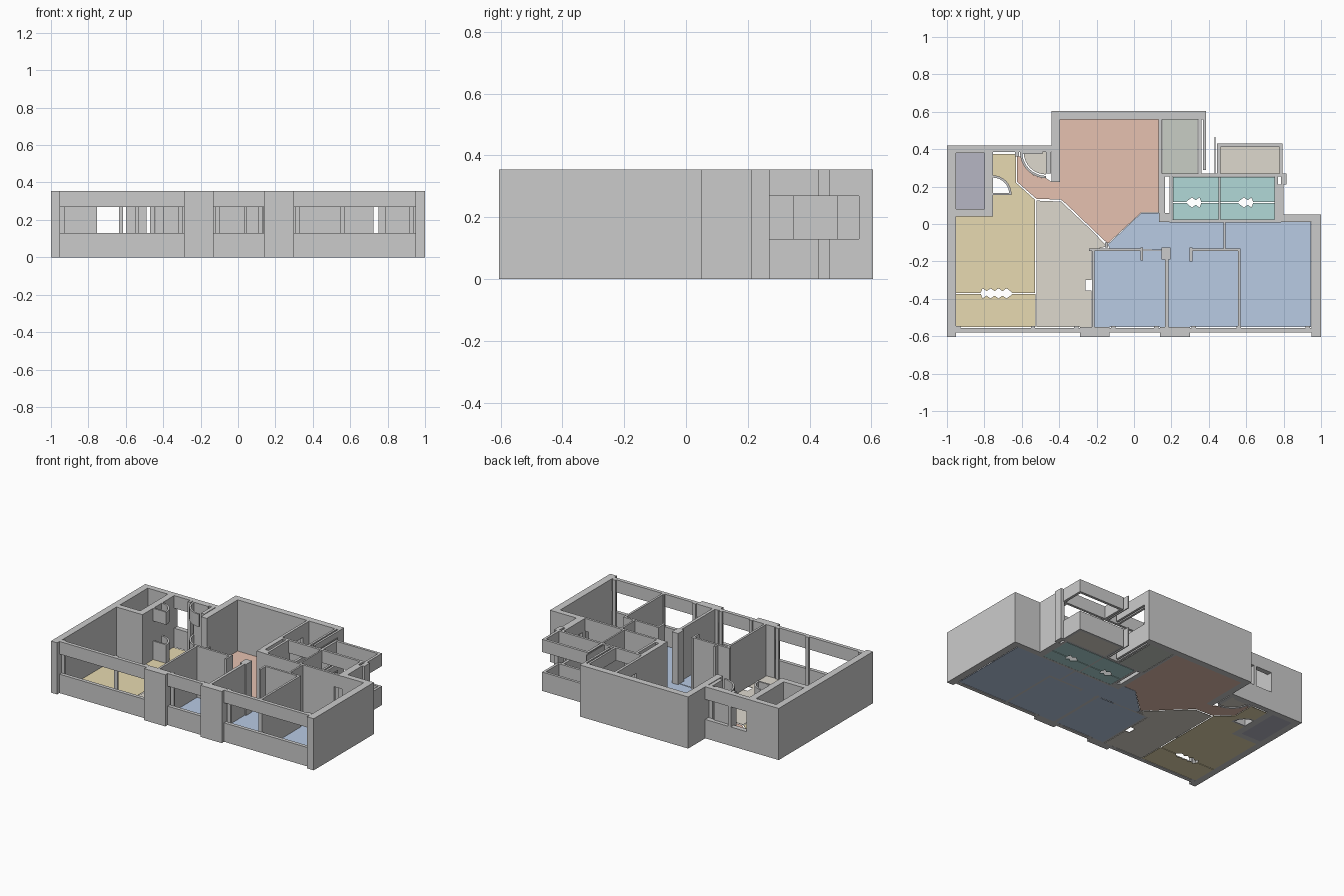
import bpy, bmesh, math

H = 0.355
FULL = [(0, H)]
WIN = [(0, 0.13), (0.268, H)]      # sill wall and lintel around an opening


def finish(name, bm, rgb=None):
    bmesh.ops.recalc_face_normals(bm, faces=bm.faces)
    me = bpy.data.meshes.new(name)
    bm.to_mesh(me)
    bm.free()
    ob = bpy.data.objects.new(name, me)
    bpy.context.collection.objects.link(ob)
    if rgb:
        mat = bpy.data.materials.get(str(rgb)) or bpy.data.materials.new(str(rgb))
        mat.diffuse_color = [(c / 255) ** 2.2 / 0.85 for c in rgb] + [1]
        me.materials.append(mat)
    return ob


def prism(bm, pts, z0, z1):
    face = bm.faces.new([bm.verts.new((x, y, z0)) for x, y in pts])
    res = bmesh.ops.extrude_face_region(bm, geom=[face], use_keep_orig=True)
    top = [v for v in res["geom"] if isinstance(v, bmesh.types.BMVert)]
    bmesh.ops.translate(bm, verts=top, vec=(0, 0, z1 - z0))


def rect(x0, y0, x1, y1):
    return [(x0, y0), (x1, y0), (x1, y1), (x0, y1)]


def walls(name, rects, bands=FULL):
    bm = bmesh.new()
    for r in rects:
        for z0, z1 in bands:
            prism(bm, rect(*r), z0, z1)
    return finish(name, bm)


def floor(name, pts, rgb):
    bm = bmesh.new()
    prism(bm, pts, 0, 0.003)
    return finish(name, bm, rgb)


def arc(cx, cy, r, a0, a1, n=8):
    angs = [math.radians(a0 + (a1 - a0) * i / n) for i in range(n + 1)]
    return [(cx + r * math.cos(a), cy + r * math.sin(a)) for a in angs]


def door_swing(name, cx, cy, r, a0, a1):
    bm = bmesh.new()
    for z0, z1 in WIN:
        prism(bm, arc(cx, cy, r, a0, a1) + arc(cx, cy, r - 0.012, a1, a0), z0, z1)
    return finish(name, bm)


def zigzag(x0, x1, y, side, n=8):
    # folding-door notch in a floor edge
    return [(x0, y)] + [(x0 + (x1 - x0) * (i + .5) / n, y + side * (.025 if i % 2 else .01))
                        for i in range(n)] + [(x1, y)]


BLUE, YELLOW, SALMON = (170, 187, 211), (214, 201, 163), (213, 178, 162)
CYAN, BEIGE = (163, 200, 199), (205, 200, 190)

# outer walls
walls("left_wall", [(-1, -.605, -.953, .42)])
walls("right_wall", [(.95, -.605, 1, .05), (.785, .01, .95, .05)])
walls("store_room_walls", [(-.953, .38, -.755, .42), (-.80, .04, -.755, .38),
                           (-.953, .04, -.80, .08)])
walls("living_outer_wall", [(-.44, .225, -.395, .605), (-.395, .56, .385, .605)])
walls("front_columns", [(-.29, -.605, -.13, -.55), (.14, -.605, .30, -.55)])
walls("front_windows", [(-.953, -.58, -.29, -.555), (-.13, -.58, .14, -.555),
                        (.30, -.58, .95, -.555)], WIN)
walls("front_window_jambs", [(x - .012, -.558, x + .012, -.545)
                             for x in (-.94, -.54, -.31, -.11, .12, .32, .56, .93)])

# entrance and door swings
walls("entrance_window", [(-.755, .385, -.44, .42)], WIN)
walls("entrance_posts", [(-.635, .36, -.615, .42), (-.47, .27, -.445, .385),
                         (-.60, .375, -.49, .395)])
door_swing("entrance_door_swing", -.47, .385, .14, 180, 270)
door_swing("store_door_swing", -.755, .16, .10, 0, 90)
walls("store_door_leaf", [(-.755, .155, -.655, .167)], WIN)

# bedroom partitions
walls("bedroom_partitions", [
    (-.225, -.55, -.21, -.13), (-.24, -.145, .035, -.13), (.035, -.195, .048, -.125),
    (.165, -.55, .185, -.13), (.148, -.19, .195, -.125),
    (.30, -.145, .57, -.13), (.298, -.20, .312, -.125), (.555, -.55, .57, -.13),
    (.478, -.13, .49, .01), (-.155, -.125, -.14, -.10)])
walls("hall_back_wall", [(.19, .008, .725, .024), (.135, .01, .205, .06)])
walls("hall_back_opening", [(.725, .008, .785, .024)], WIN)

# living room to utility wall
walls("utility_partition", [(.132, .49, .15, .56), (.132, .06, .15, .35)])
walls("utility_hatch", [(.132, .35, .15, .49)], WIN)
walls("utility_window", [(.345, .27, .36, .56), (.37, .29, .385, .56)], WIN)
walls("utility_screen", [(.43, .26, .437, .465)], WIN)

# bathrooms and balcony
walls("bath_walls", [(.19, .02, .207, .27), (.452, .02, .463, .25), (.752, .02, .785, .05),
                     (.77, .05, .80, .21), (.785, .21, .815, .27), (.15, .06, .165, .27)])
walls("bath_windows", [(.15, .253, .785, .27), (.752, .05, .77, .253)], WIN)
walls("balcony_parapet", [(.445, .27, .462, .43), (.462, .412, .795, .43),
                          (.777, .27, .795, .412)], WIN)

# floors
floor("store_floor", rect(-.953, .08, -.80, .38), (168, 168, 180))
floor("kitchen_floor", arc(-.755, .16, .10, 0, 90)
      + [(-.755, .375), (-.63, .375), (-.63, .22), (-.53, .13), (-.53, -.369)]
      + zigzag(-.65, -.82, -.369, 1) + [(-.953, -.369), (-.953, .04), (-.755, .04), (-.755, .16)],
      YELLOW)
floor("kitchen_terrace_floor", [(-.953, -.55), (-.527, -.55), (-.527, -.373)]
      + zigzag(-.65, -.82, -.373, -1) + [(-.953, -.373)], YELLOW)
floor("dining_floor", [(-.522, -.55), (-.228, -.55), (-.228, -.355), (-.26, -.355), (-.26, -.30),
                       (-.228, -.30), (-.228, -.14), (-.145, -.12), (-.22, -.04), (-.39, .12),
                       (-.522, .125)], BEIGE)
floor("living_floor", [(-.395, .56), (.132, .56), (.132, .062), (.04, .062), (-.14, -.105),
                       (-.22, -.03), (-.36, .105), (-.39, .13), (-.522, .135), (-.625, .225),
                       (-.625, .36)] + arc(-.47, .385, .14, 190, 270)
      + [(-.44, .225), (-.395, .225)], SALMON)
floor("entrance_floor", arc(-.47, .385, .12, 180, 270) + [(-.47, .385)], BEIGE)
floor("hall_floor", [(-.14, -.11), (.04, .06), (.135, .06), (.135, .01), (.19, .01),
                     (.19, -.14), (.165, -.14), (-.13, -.13)], BLUE)
floor("left_bedroom_floor", rect(-.21, -.55, .165, -.143), BLUE)
floor("middle_bedroom_floor", [(.185, -.55), (.555, -.55), (.555, -.145), (.30, -.145),
                               (.30, -.17), (.185, -.17)], BLUE)
floor("corridor_floor", [(.19, -.17), (.30, -.17), (.30, -.13), (.478, -.13),
                         (.478, .008), (.19, .008)], BLUE)
floor("right_bedroom_floor", [(.57, -.55), (.945, -.55), (.945, .01), (.49, .01),
                              (.49, -.13), (.57, -.13)], BLUE)
floor("utility_floor", rect(.153, .27, .34, .56), (185, 190, 182))
floor("balcony_floor", rect(.462, .27, .777, .412), BEIGE)
for side, x0, x1 in (("left", .208, .452), ("right", .463, .752)):
    mid = (x0 + x1) / 2 - .01
    floor(side + "_shower_floor", [(x1, .25), (x0, .25), (x0, .117)]
          + zigzag(mid - .04, mid + .04, .117, 1, 4) + [(x1, .117)], CYAN)
    floor(side + "_bath_floor", [(x1, .025), (x0, .025), (x0, .113)]
          + zigzag(mid - .04, mid + .04, .113, -1, 4) + [(x1, .113)], CYAN)
